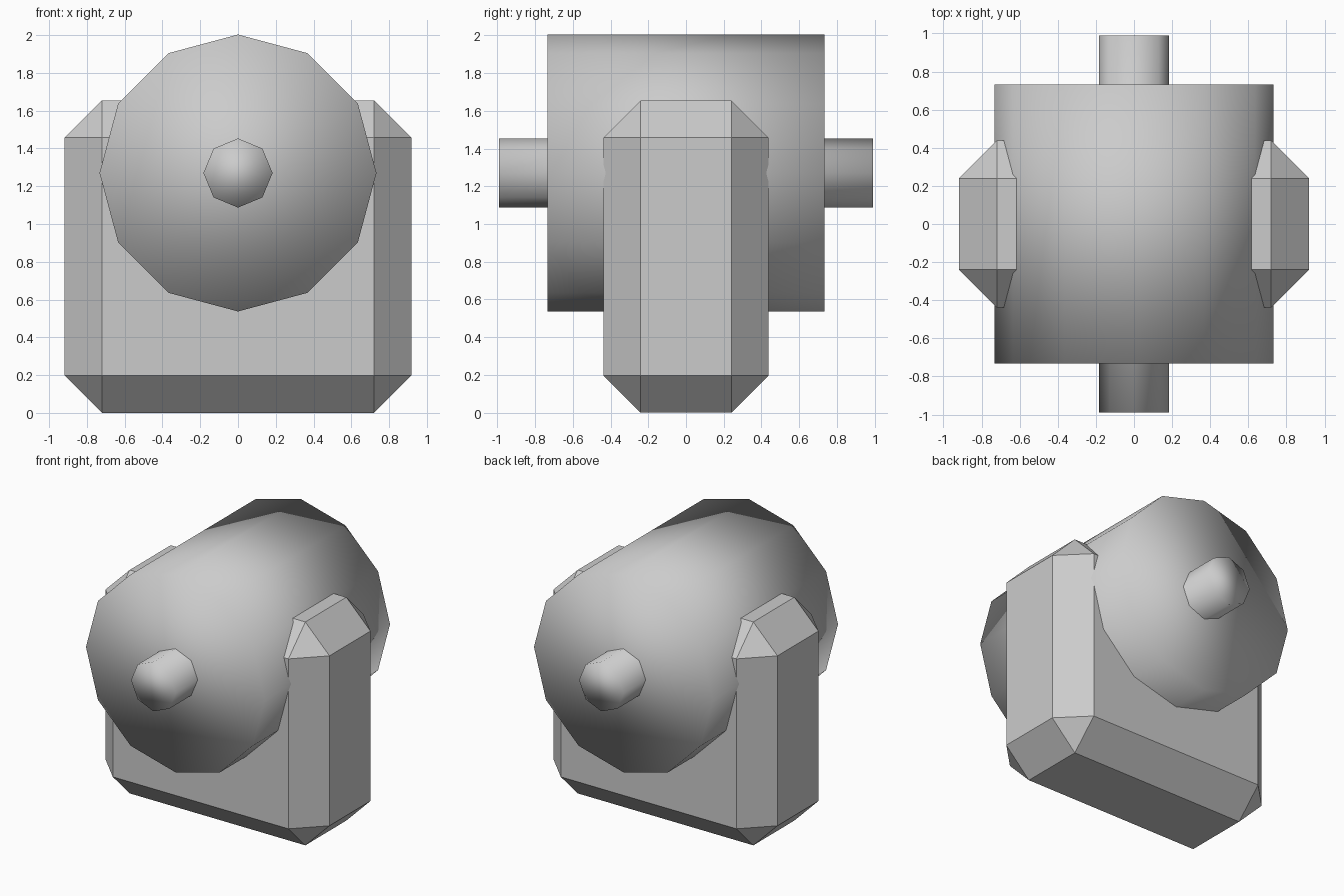
import bpy
import math

cube = bpy.data.objects.get("Cube")
if cube:
    bpy.data.objects.remove(cube, do_unlink=True)

# Single grey material
grey = bpy.data.materials.new("light grey")
grey.use_nodes = True
colour = (0.6, 0.6, 0.6, 1)
grey.diffuse_color = colour
grey.node_tree.nodes["Principled BSDF"].inputs["Base Color"].default_value = colour

AXLE_HEIGHT = 1.27


def lying_cylinder(name, sides, radius, length):
    """Fully smooth cylinder along y, with a corner pointing up."""
    bpy.ops.mesh.primitive_cylinder_add(
        vertices=sides, radius=radius, depth=length,
        location=(0, 0, AXLE_HEIGHT), rotation=(math.pi / 2, 0, 0))
    obj = bpy.context.object
    obj.name = name
    obj.data.materials.append(grey)
    bpy.ops.object.shade_smooth()
    return obj


# Large drum and the thin axle running through it
lying_cylinder("drum", 12, 0.733, 1.466)
lying_cylinder("axle", 8, 0.183, 1.98)

# Chamfered block that cradles the drum
bpy.ops.mesh.primitive_cube_add(size=1, location=(0, 0, 0.8275))
block = bpy.context.object
block.name = "support_block"
block.scale = (1.836, 0.876, 1.655)
bpy.ops.object.transform_apply(location=False, rotation=False, scale=True)
block.data.materials.append(grey)
chamfer = block.modifiers.new("chamfer", 'BEVEL')
chamfer.width = 0.198
chamfer.segments = 1
